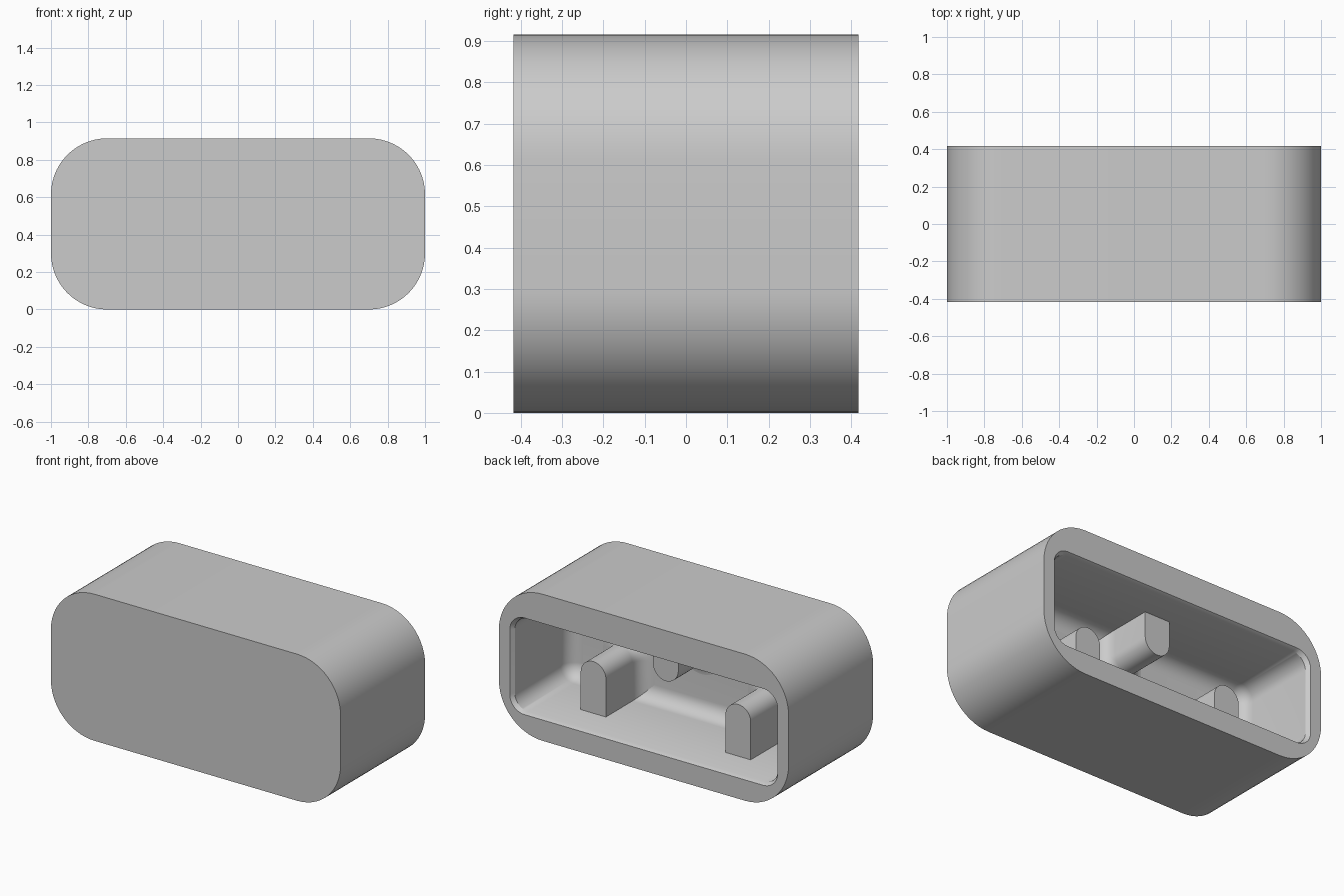
import bpy, bmesh, math

cube = bpy.data.objects.get("Cube")
if cube:
    bpy.data.objects.remove(cube, do_unlink=True)

# Single plain grey
COLOUR = (0.6, 0.6, 0.6, 1.0)
grey = bpy.data.materials.new("plain grey")
grey.use_nodes = True
grey.diffuse_color = COLOUR
grey.node_tree.nodes["Principled BSDF"].inputs["Base Color"].default_value = COLOUR

HEIGHT, HALF_DEPTH = 0.915, 0.417
FLOOR_Y, FILLET = -0.15, 0.09
STEPS = 8


def rounded_rect(half_x, z0, z1, r, segs=14):
    """Rounded rectangle as (x, z) points."""
    centres = [(half_x - r, z1 - r), (r - half_x, z1 - r),
               (r - half_x, z0 + r), (half_x - r, z0 + r)]
    pts = []
    for q, (cx, cz) in enumerate(centres):
        for i in range(segs + 1):
            a = math.pi / 2 * (q + i / segs)
            pts.append((cx + r * math.cos(a), cz + r * math.sin(a)))
    return pts


def arch(x, base, tip, half, segs=24):
    """Post section: flat at the base height, half round at the tip."""
    s = 1 if tip > base else -1
    pts = [(x - half, base), (x + half, base)]
    for i in range(segs + 1):
        a = math.pi * i / segs
        pts.append((x + half * math.cos(a), tip - s * half + s * half * math.sin(a)))
    return pts


def loft(name, rings):
    """Skin (y, points) rings, cap both ends and shade."""
    bm = bmesh.new()
    loops = [[bm.verts.new((x, y, z)) for x, z in pts] for y, pts in rings]
    n = len(loops[0])
    for a, b in zip(loops, loops[1:]):
        for i in range(n):
            j = (i + 1) % n
            bm.faces.new((a[i], a[j], b[j], b[i]))
    bm.faces.new(loops[0])
    bm.faces.new(loops[-1])
    bmesh.ops.recalc_face_normals(bm, faces=bm.faces)
    mesh = bpy.data.meshes.new(name)
    bm.to_mesh(mesh)
    bm.free()
    mesh.materials.append(grey)
    ob = bpy.data.objects.new(name, mesh)
    bpy.context.collection.objects.link(ob)
    bpy.ops.object.select_all(action='DESELECT')
    ob.select_set(True)
    bpy.context.view_layer.objects.active = ob
    bpy.ops.object.shade_smooth_by_angle(angle=math.radians(30))
    return ob


def fillet_steps():
    """Pairs of (y, offset) sweeping a wall round into the cavity floor."""
    for i in range(STEPS + 1):
        a = math.pi / 2 * i / STEPS
        yield FLOOR_Y + FILLET * (1 - math.sin(a)), FILLET * (1 - math.cos(a))


# Housing: solid front, hollow from the back, narrow chamfer at the mouth
outer = rounded_rect(1.0, 0.0, HEIGHT, 0.3)
rings = [(-HALF_DEPTH, outer), (HALF_DEPTH, outer),
         (HALF_DEPTH, rounded_rect(0.925, 0.13, 0.733, 0.1)),
         (HALF_DEPTH - 0.025, rounded_rect(0.908, 0.142, 0.72, 0.092))]
for y, o in fillet_steps():
    rings.append((y, rounded_rect(0.908 - o, 0.142 + o, 0.72 - o, max(0.092 - o, 0.002))))
loft("housing", rings)


# Posts: rise from the cavity floor with a flared root
def post(name, x, base, tip):
    s = 1 if tip > base else -1
    rings = [(0.2, arch(x, base, tip, 0.087))]
    for y, o in fillet_steps():
        rings.append((y, arch(x, base, tip + s * o, 0.087 + o)))
    loft(name, rings)


post("left_post", 0.5, 0.13, 0.465)
post("right_post", -0.5, 0.13, 0.465)
post("upper_post", 0.0, 0.73, 0.477)
